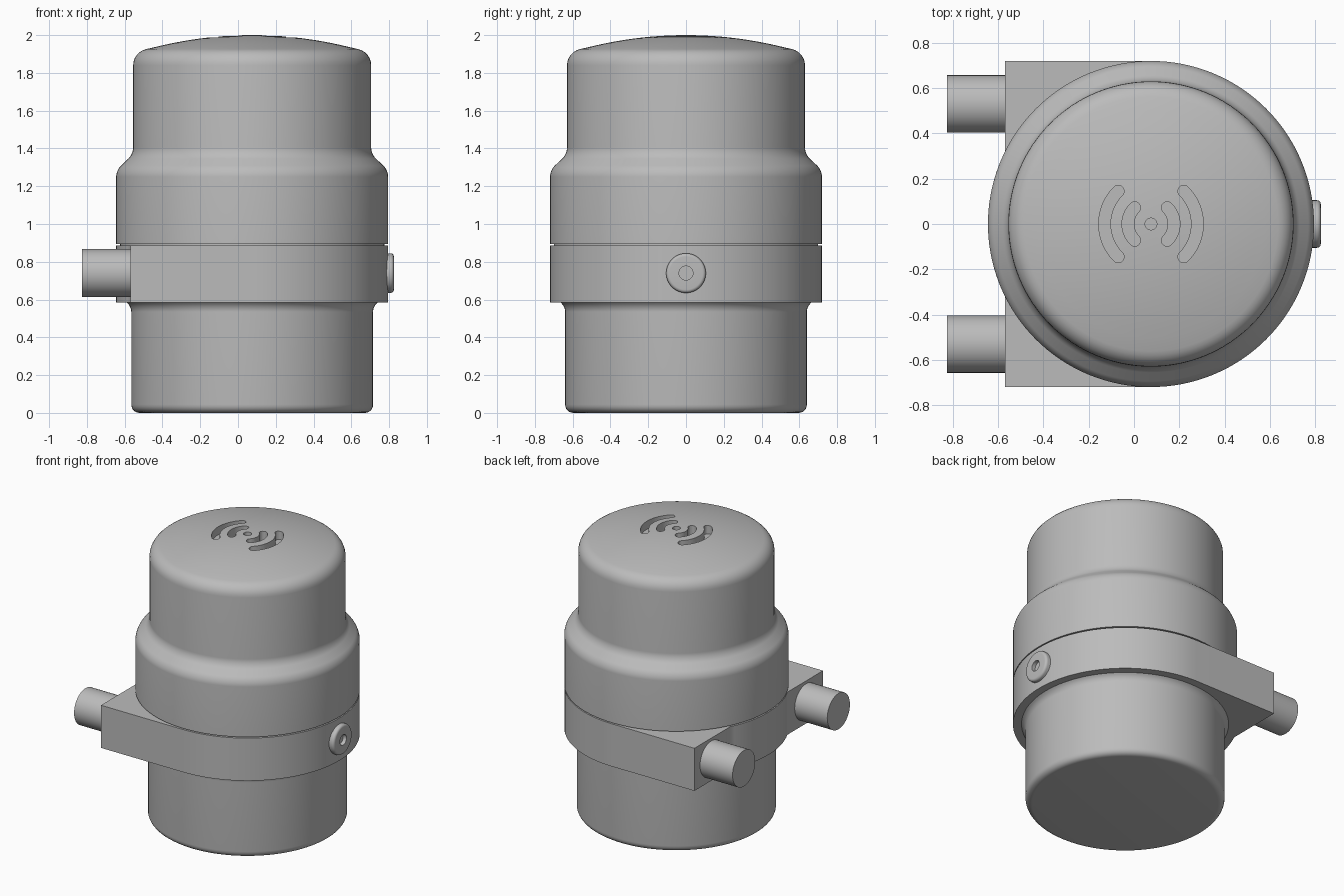
import bpy, bmesh
from math import sin, cos, pi, radians, acos
from mathutils import Vector, Matrix

if "Cube" in bpy.data.objects:
    bpy.data.objects.remove(bpy.data.objects["Cube"])

CX = 0.075          # axis of the round housing
R = 0.72            # widest radius
PORT_Z = 0.74

grey = bpy.data.materials.new("plain grey")
grey.use_nodes = True
grey.diffuse_color = (0.5, 0.5, 0.5, 1)
grey.node_tree.nodes["Principled BSDF"].inputs["Base Color"].default_value = (0.5, 0.5, 0.5, 1)


def finish(name, bm, matrix=Matrix()):
    """Turn a bmesh into a smooth-shaded object with sharp edges kept."""
    bmesh.ops.remove_doubles(bm, verts=bm.verts, dist=1e-5)
    bmesh.ops.recalc_face_normals(bm, faces=bm.faces)
    bm.transform(matrix)
    mesh = bpy.data.meshes.new(name)
    bm.to_mesh(mesh)
    bm.free()
    mesh.materials.append(grey)
    obj = bpy.data.objects.new(name, mesh)
    bpy.context.collection.objects.link(obj)
    return obj


def smooth(obj):
    bpy.ops.object.select_all(action='DESELECT')
    obj.select_set(True)
    bpy.context.view_layer.objects.active = obj
    bpy.ops.object.shade_smooth_by_angle(angle=radians(30))


def rounded(points, steps=6):
    """Replace corners (r, z, fillet) by circular-looking blends."""
    out = []
    for i, (r, z, f) in enumerate(points):
        p = Vector((r, z))
        if not f:
            out.append(p)
            continue
        a = p + (Vector(points[i - 1][:2]) - p).normalized() * f
        b = p + (Vector(points[i + 1][:2]) - p).normalized() * f
        for s in range(steps + 1):
            t = s / steps
            w = 2 * (1 - t) * t * 0.8          # slightly softened blend weight
            k = (1 - t) ** 2 + w + t ** 2
            out.append((a * (1 - t) ** 2 + p * w + b * t ** 2) / k)
    return out


def lathe(name, profile, matrix, segments=128):
    bm = bmesh.new()
    verts = [bm.verts.new((p.x, 0, p.y)) for p in profile]
    edges = [bm.edges.new(pair) for pair in zip(verts, verts[1:])]
    bmesh.ops.spin(bm, geom=verts + edges, cent=(0, 0, 0), axis=(0, 0, 1),
                   angle=2 * pi, steps=segments)
    return finish(name, bm, matrix)


def prism(name, outline, z0, z1):
    bm = bmesh.new()
    face = bm.faces.new([bm.verts.new((x, y, z0)) for x, y in outline])
    top = bmesh.ops.extrude_face_region(bm, geom=[face])["geom"]
    bmesh.ops.translate(bm, vec=(0, 0, z1 - z0),
                        verts=[v for v in top if isinstance(v, bmesh.types.BMVert)])
    return finish(name, bm, Matrix.Translation((CX, 0, 0)))


def arc(cx, cy, r, a0, a1, steps):
    return [(cx + r * cos(a0 + (a1 - a0) * i / steps),
             cy + r * sin(a0 + (a1 - a0) * i / steps)) for i in range(steps + 1)]


axis = Matrix.Translation((CX, 0, 0))

# Lower body, flaring slightly into the clamp band
smooth(lathe("lower_body", rounded([
    (0, 0, 0), (0.64, 0, 0.045), (0.64, 0.56, 0.025), (0.67, 0.59, 0), (0.67, 0.62, 0), (0, 0.62, 0)]), axis))

# Upper cover: recessed seam, shoulder, rounded rim and shallow dome
dome = [Vector((0.56 * (1 - i / 12), 2.0 - 0.075 * (1 - i / 12) ** 2)) for i in range(1, 13)]
cover = lathe("upper_cover", rounded([
    (0, 0.8, 0), (0.7, 0.8, 0), (0.7, 0.895, 0), (R, 0.895, 0), (R, 1.285, 0.035),
    (0.63, 1.37, 0.035), (0.63, 1.91, 0.07), (0.5, 1.94, 0)]) + dome[1:], axis)

# Signal symbol sunk into the dome
cutters = [prism("symbol_dot_cutter", arc(0, 0, 0.026, 0, 2 * pi, 32)[:-1], 1.93, 2.1)]
for side in (0, pi):
    for radius in (0.102, 0.205):
        w, a = 0.026, pi / 4
        lo, hi = side - a, side + a
        outline = arc(0, 0, radius + w, lo, hi, 24)
        outline += arc(radius * cos(hi), radius * sin(hi), w, hi, hi + pi, 10)[1:]
        outline += arc(0, 0, radius - w, hi, lo, 24)[1:]
        outline += arc(radius * cos(lo), radius * sin(lo), w, lo + pi, lo + 2 * pi, 10)[1:-1]
        cutters.append(prism("symbol_arc_cutter", outline, 1.93, 2.1))
for cutter in cutters:
    cutter.hide_render = True
    cutter.hide_viewport = True
    cut = cover.modifiers.new("symbol", 'BOOLEAN')
    cut.operation = 'DIFFERENCE'
    cut.solver = 'EXACT'
    cut.object = cutter
smooth(cover)

# Clamp band: round ring with two square corners at the pipe side
face_x = -0.57 - CX
bulge = acos(face_x / R)
band = arc(0, 0, R, -pi / 2, pi / 2, 64) + [(face_x, R)]
band += arc(0, 0, R, bulge, 2 * pi - bulge, 20) + [(face_x, -R)]
smooth(prism("clamp_band", band, 0.585, 0.887))

# Two pipe stubs
for side, y in (("left", -0.53), ("right", 0.53)):
    bm = bmesh.new()
    bmesh.ops.create_cone(bm, cap_ends=True, segments=64, radius1=0.127, radius2=0.127, depth=0.285)
    smooth(finish(side + "_pipe", bm, Matrix.Translation((-0.6825, y, PORT_Z)) @ Matrix.Rotation(pi / 2, 4, 'Y')))

# Round button with a centre hole
smooth(lathe("side_button", rounded([
    (0, 0.018, 0), (0.037, 0.018, 0), (0.037, 0.045, 0), (0.105, 0.045, 0.018), (0.105, 0, 0), (0, 0, 0)]),
    Matrix.Translation((0.78, 0, PORT_Z)) @ Matrix.Rotation(pi / 2, 4, 'Y'), 64))
